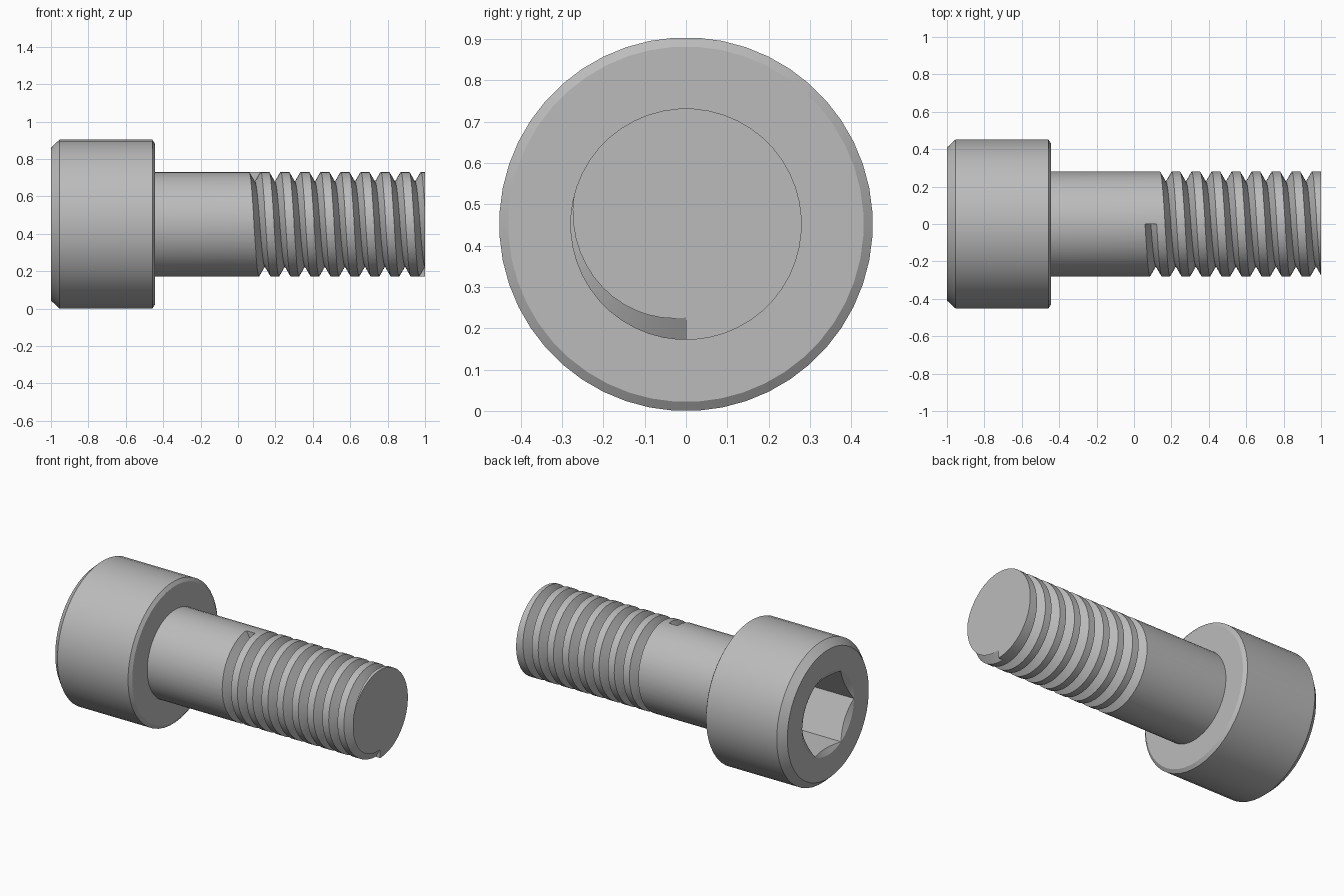
import bpy, bmesh, math
from mathutils import Matrix

if "Cube" in bpy.data.objects:
    bpy.data.objects.remove(bpy.data.objects["Cube"], do_unlink=True)

AXIS_Z = 0.452            # height of the bolt axis
SEGS = 48                 # sides of the round parts
SHANK_R = 0.28
STEP = 2 * math.pi / SEGS

steel = bpy.data.materials.new("grey steel")
steel.use_nodes = True
GREY = (0.5, 0.5, 0.5, 1)
steel.diffuse_color = GREY
steel.node_tree.nodes["Principled BSDF"].inputs["Base Color"].default_value = GREY


def point(x, r, angle):
    """Point at distance r from the axis; angle 0 is up, turning to the front."""
    return (x, -r * math.sin(angle), AXIS_Z + r * math.cos(angle))


def loft(name, rings, closed):
    """Skin a list of rings and cap both ends."""
    bm = bmesh.new()
    loops = [[bm.verts.new(p) for p in ring] for ring in rings]
    for a, b in zip(loops, loops[1:]):
        for i in range(len(a)):
            j = (i + 1) % len(a)
            bm.faces.new((a[i], a[j], b[j], b[i]))
    if closed:
        bm.faces.new(loops[0])
        bm.faces.new(loops[-1])
    bmesh.ops.recalc_face_normals(bm, faces=bm.faces)
    mesh = bpy.data.meshes.new(name)
    bm.to_mesh(mesh)
    bm.free()
    mesh.materials.append(steel)
    obj = bpy.data.objects.new(name, mesh)
    bpy.context.collection.objects.link(obj)
    return obj


def lathe(name, profile, sides=SEGS, turn=0.0):
    rings = [[point(x, r, turn + 2 * math.pi * i / sides) for i in range(sides)]
             for x, r in profile]
    return loft(name, rings, True)


def cut(target, cutter):
    """Subtract the cutter, then remove it."""
    cutter.hide_render = True
    mod = target.modifiers.new("cut", 'BOOLEAN')
    mod.operation = 'DIFFERENCE'
    mod.solver = 'EXACT'
    mod.object = cutter
    bpy.context.view_layer.objects.active = target
    bpy.ops.object.modifier_apply(modifier=mod.name)
    bpy.data.objects.remove(cutter, do_unlink=True)


# Head and shank in one turned solid
bolt = lathe("socket_head_bolt", [
    (-1, 0.41), (-0.955, 0.452), (-0.458, 0.452), (-0.443, 0.43),
    (-0.443, SHANK_R), (1, SHANK_R)], turn=STEP / 2)

# Hexagonal socket with a shallow countersink
cut(bolt, lathe("socket_cutter", [(-1.1, 0.26), (-0.7, 0.26)], 6, math.pi / 2))
cut(bolt, lathe("countersink_cutter", [(-1.01, 0.278), (-0.96, 0.191)], turn=STEP / 2))

# Helical V groove, from the top of the shank to the bottom of its end
TURNS, START, END = 8.5, 0.09, 1.0
DEPTH, HALF, LIP = 0.054, 0.031, 0.012
wide = HALF * (DEPTH + LIP) / DEPTH
rings = []
count = int(TURNS * SEGS)
for k in range(count + 1):
    x = START + (END - START) * k / count
    a = k * STEP
    rings.append([point(x, SHANK_R - DEPTH, a),
                  point(x - wide, SHANK_R + LIP, a),
                  point(x + wide, SHANK_R + LIP, a)])
cut(bolt, loft("thread_cutter", rings, True))

# Smooth round surfaces, sharp machined edges
bpy.ops.object.select_all(action='DESELECT')
bolt.select_set(True)
bpy.context.view_layer.objects.active = bolt
bpy.ops.object.shade_smooth_by_angle(angle=math.radians(25))
